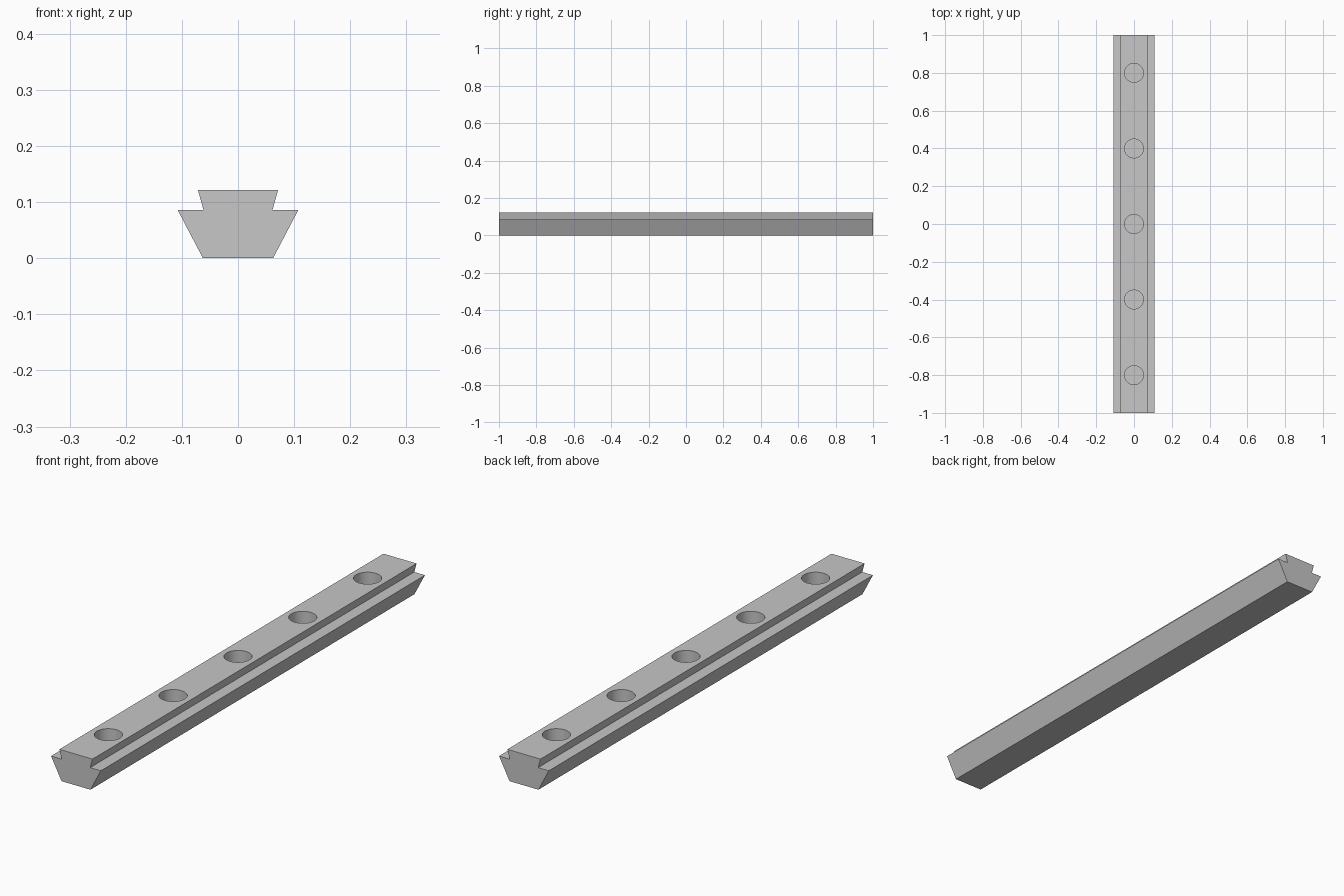
import bpy
import bmesh
import math
from mathutils import Matrix

default = bpy.data.objects.get("Cube")
if default:
    bpy.data.objects.remove(default, do_unlink=True)

LENGTH = 2.0
TOP = 0.122
HOLE_RADIUS = 0.05
HOLE_DEPTH = 0.09
HOLE_SPACING = 0.4

grey = bpy.data.materials.new("plain grey")
grey.use_nodes = True
colour = (0.57, 0.57, 0.57, 1)
grey.diffuse_color = colour
grey.node_tree.nodes["Principled BSDF"].inputs["Base Color"].default_value = colour


def make_object(name, bm):
    bmesh.ops.recalc_face_normals(bm, faces=bm.faces)
    mesh = bpy.data.meshes.new(name)
    bm.to_mesh(mesh)
    bm.free()
    mesh.materials.append(grey)
    obj = bpy.data.objects.new(name, mesh)
    bpy.context.collection.objects.link(obj)
    return obj


# Rail: half profile mirrored across x, extruded along y
half = [(0.0625, 0), (0.1075, 0.086), (0.0615, 0.086), (0.0715, TOP)]
outline = half + [(-x, z) for x, z in reversed(half)]
bm = bmesh.new()
end = bm.faces.new([bm.verts.new((x, -LENGTH / 2, z)) for x, z in outline])
extruded = bmesh.ops.extrude_face_region(bm, geom=[end], use_keep_orig=True)
moved = [v for v in extruded["geom"] if isinstance(v, bmesh.types.BMVert)]
bmesh.ops.translate(bm, verts=moved, vec=(0, LENGTH, 0))
rail = make_object("slot_rail", bm)

# Cutter: a row of five blind round holes opening at the top
bm = bmesh.new()
overshoot = 0.05
for i in range(-2, 3):
    centre = (0, i * HOLE_SPACING, TOP + (overshoot - HOLE_DEPTH) / 2)
    bmesh.ops.create_cone(bm, cap_ends=True, segments=48,
                          radius1=HOLE_RADIUS, radius2=HOLE_RADIUS,
                          depth=HOLE_DEPTH + overshoot,
                          matrix=Matrix.Translation(centre))
cutter = make_object("hole_cutter", bm)
cutter.hide_render = True

cut = rail.modifiers.new("holes", 'BOOLEAN')
cut.operation = 'DIFFERENCE'
cut.solver = 'EXACT'
cut.object = cutter

# Apply the cut, then smooth the hole walls and keep the rail edges sharp
bpy.ops.object.select_all(action='DESELECT')
rail.select_set(True)
bpy.context.view_layer.objects.active = rail
bpy.ops.object.modifier_apply(modifier=cut.name)
bpy.data.objects.remove(cutter, do_unlink=True)
bpy.ops.object.shade_smooth_by_angle(angle=math.radians(25))
